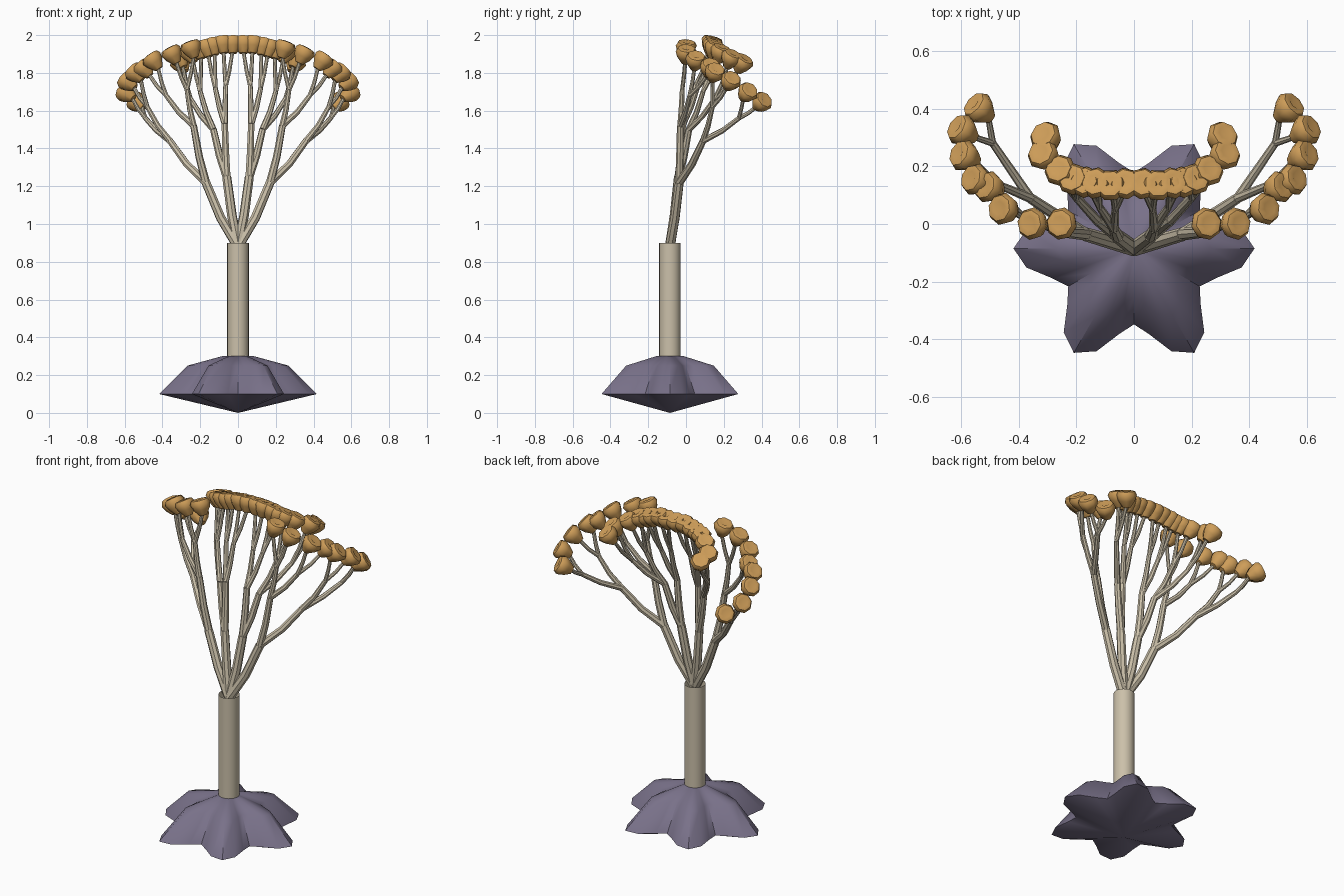
import bpy, bmesh, math
from mathutils import Vector

if "Cube" in bpy.data.objects:
    bpy.data.objects.remove(bpy.data.objects["Cube"])

def material(name, color):
    m = bpy.data.materials.new(name)
    m.diffuse_color = (*color, 1)
    m.use_nodes = True
    m.node_tree.nodes["Principled BSDF"].inputs["Base Color"].default_value = m.diffuse_color
    return m

BEIGE = material("beige", (0.60, 0.53, 0.40))
OCHRE = material("ochre", (0.62, 0.34, 0.10))
PURPLE = material("purple", (0.19, 0.165, 0.25))
CY = -0.085  # y of the stalk axis

def finish(bm, name, mat, angle):
    bmesh.ops.recalc_face_normals(bm, faces=bm.faces)
    me = bpy.data.meshes.new(name)
    bm.to_mesh(me)
    bm.free()
    ob = bpy.data.objects.new(name, me)
    bpy.context.collection.objects.link(ob)
    me.materials.append(mat)
    bpy.ops.object.select_all(action='DESELECT')
    bpy.context.view_layer.objects.active = ob
    ob.select_set(True)
    bpy.ops.object.shade_smooth_by_angle(angle=math.radians(angle))
    return ob

def skin(bm, rings):
    """Bridge successive rings of verts; a one-vert ring is a pole."""
    for a, b in zip(rings, rings[1:]):
        n = max(len(a), len(b))
        for i in range(n):
            j = (i + 1) % n
            if len(a) == 1:
                bm.faces.new((a[0], b[i], b[j]))
            elif len(b) == 1:
                bm.faces.new((a[i], a[j], b[0]))
            else:
                bm.faces.new((a[i], a[j], b[j], b[i]))

def revolve(bm, profile, origin, axis, sides, lobe=lambda t: 1.0):
    """Lathe (radius, height) pairs around an axis."""
    q = Vector(axis).to_track_quat('Z', 'Y')
    rings = []
    for r, h in profile:
        ts = [2 * math.pi * i / sides for i in range(sides)] if r else [0]
        rings.append([bm.verts.new(Vector(origin) + q @ Vector(
            (r * lobe(t) * math.cos(t), r * lobe(t) * math.sin(t), h))) for t in ts])
    skin(bm, rings)

def branch(bm, a, b, r0, r1):
    """Tapered twig with an elbow: spreads sideways, then rises."""
    a, b = Vector(a), Vector(b)
    d = b - a
    mid = a + Vector((d.x * 0.54, d.y * 0.54, d.z * 0.45))
    pts = [a, mid, b]
    dirs = [mid - a, d, b - mid]
    rings = []
    for p, v, r in zip(pts, dirs, (r0, (r0 + r1) / 2, r1)):
        q = v.to_track_quat('Z', 'Y')
        rings.append([bm.verts.new(p + q @ Vector(
            (r * math.cos(k * math.pi / 4), r * math.sin(k * math.pi / 4), 0))) for k in range(8)])
    skin(bm, rings)
    bm.faces.new(rings[0])
    bm.faces.new(rings[-1])

# six-lobed base
bm = bmesh.new()
revolve(bm, [(0, 0), (0.418, 0.1), (0.268, 0.25), (0.085, 0.3), (0, 0.3)],
        (0, CY, 0), (0, 0, 1), 36, lambda t: 0.815 + 0.185 * math.cos(6 * t))
finish(bm, "lobed_base", PURPLE, 50)

# open tubular stalk
bm = bmesh.new()
revolve(bm, [(0.057, 0.3), (0.057, 0.9)], (0, CY, 0), (0, 0, 1), 24)
finish(bm, "stalk", BEIGE, 40)

# branch groups: first joint, two forks, four twigs, eight tips
OUTER = dict(
    joint=(0.17, -0.035, 1.22),
    forks=[(0.235, -0.03, 1.52), (0.36, 0.09, 1.44)],
    twigs=[(0.27, -0.02, 1.71), (0.38, 0.02, 1.68), (0.48, 0.14, 1.62), (0.49, 0.28, 1.56)],
    tips=[(0.245, 0.0, 1.925), (0.345, 0.0, 1.895), (0.445, 0.05, 1.86), (0.495, 0.125, 1.82),
          (0.54, 0.15, 1.795), (0.58, 0.232, 1.75), (0.588, 0.32, 1.69), (0.53, 0.395, 1.64)])
INNER = dict(
    joint=(0.06, -0.04, 1.25),
    forks=[(0.07, -0.015, 1.53), (0.13, 0.015, 1.5)],
    twigs=[(0.065, 0.05, 1.73), (0.12, 0.06, 1.72), (0.2, 0.09, 1.7), (0.25, 0.15, 1.66)],
    tips=[(0.03, 0.135, 1.95), (0.08, 0.13, 1.95), (0.13, 0.137, 1.94), (0.165, 0.14, 1.93),
          (0.205, 0.15, 1.92), (0.25, 0.18, 1.9), (0.308, 0.235, 1.87), (0.30, 0.295, 1.845)])

# bowl-shaped bud with a shallow dimple
BUD = [(0, -0.05), (0.022, -0.048), (0.046, -0.012), (0.057, 0.02),
       (0.046, 0.04), (0.024, 0.044), (0, 0.03)]

for gname, g in (("outer", OUTER), ("inner", INNER)):
    for side, s in (("left", -1), ("right", 1)):
        flip = lambda p: Vector((p[0] * s, p[1], p[2]))
        stems, buds = bmesh.new(), bmesh.new()
        J = flip(g["joint"])
        branch(stems, (0, CY, 0.88), J, 0.027, 0.024)
        for i, f in enumerate(g["forks"]):
            branch(stems, J, flip(f), 0.022, 0.018)
        for i, w in enumerate(g["twigs"]):
            branch(stems, flip(g["forks"][i // 2]), flip(w), 0.017, 0.013)
        for i, t in enumerate(g["tips"]):
            p = flip(t)
            axis = (p - Vector((0, -0.05, 1.25))).normalized()
            branch(stems, flip(g["twigs"][i // 2]), p - axis * 0.035, 0.012, 0.010)
            revolve(buds, BUD, p, axis, 8)
        finish(stems, f"{gname}_branches_{side}", BEIGE, 40)
        finish(buds, f"{gname}_buds_{side}", OCHRE, 50)
